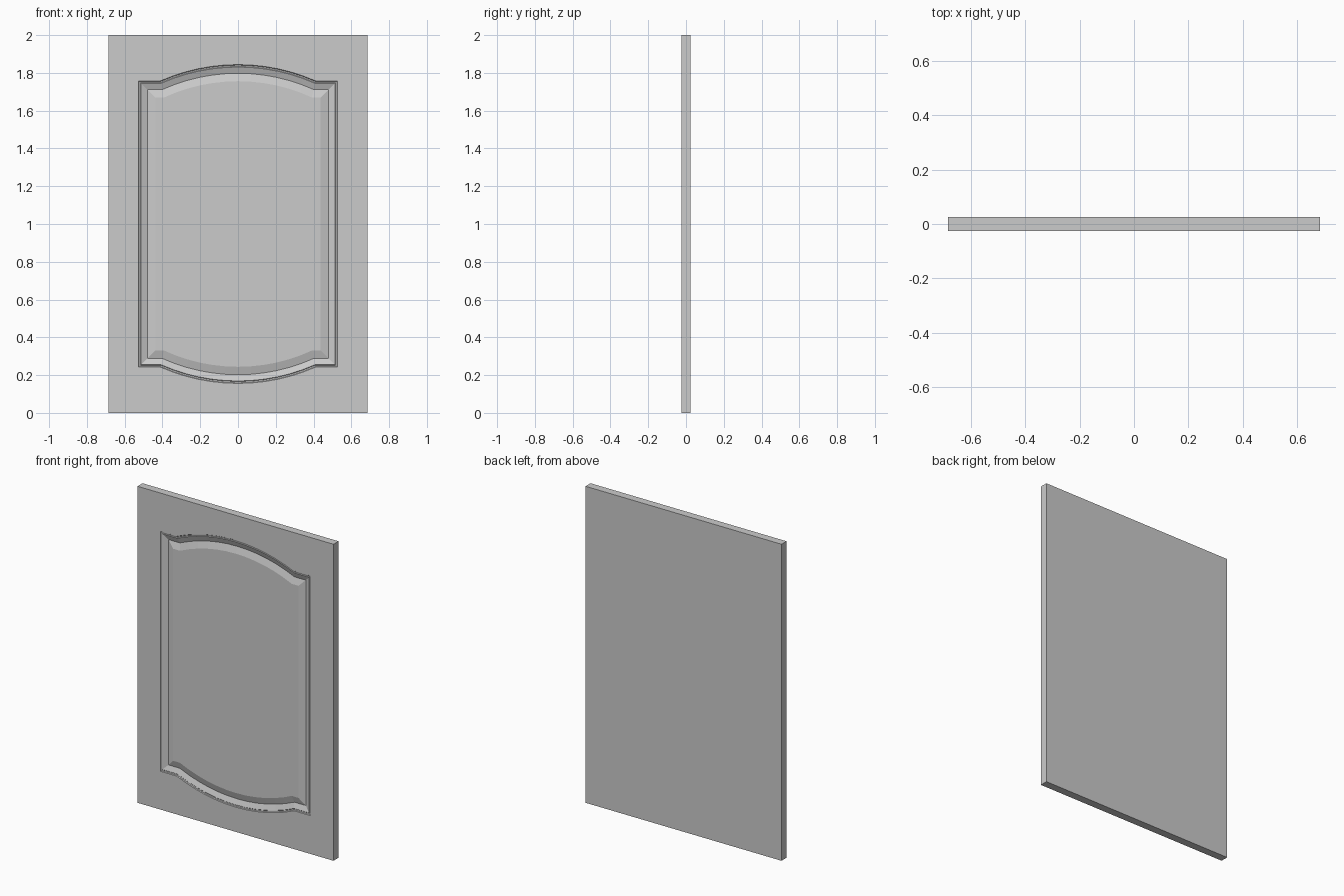
import bpy, bmesh
from math import sqrt, asin, sin, cos

if "Cube" in bpy.data.objects:
    bpy.data.objects.remove(bpy.data.objects["Cube"])

HALF_W, HEIGHT, HALF_T = 0.685, 2.0, 0.025
MID = HEIGHT / 2
PX, PZ = 0.526, 0.758          # panel half width, shoulder height above the middle
ARC_HALF, SAG = 0.41, 0.086    # half chord and rise of the arched ends
RADIUS = (ARC_HALF**2 + SAG**2) / (2 * SAG)
CENTRE = PZ + SAG - RADIUS
SEGS = 12


def panel_outline(d):
    """Arched panel outline, offset inwards by d, as (x, z) points."""
    r, z = RADIUS - d, PZ - d
    a = asin(sqrt(r * r - (z - CENTRE)**2) / r)
    top = [(-(PX - d), z)]
    for i in range(SEGS + 1):
        t = -a + 2 * a * i / SEGS
        top.append((r * sin(t), CENTRE + r * cos(t)))
    top.append((PX - d, z))
    return top + [(-x, -z) for x, z in top]


def slab_outline():
    """Outer rectangle with one point for each panel outline point."""
    n = SEGS + 3
    pts = []
    for i, (x, z) in enumerate(panel_outline(0)):
        if i % n in (0, n - 1):
            x = HALF_W if x > 0 else -HALF_W
        pts.append((x, MID if z > 0 else -MID))
    return pts


bm = bmesh.new()


def ring(pts, y):
    return [bm.verts.new((x, y, z + MID)) for x, z in pts]


# Back edge, front edge, then the moulded groove stepping in to the raised field
front = -HALF_T
rings = [ring(slab_outline(), HALF_T), ring(slab_outline(), front)]
for inset, depth in [(0, 0), (0.003, 0.005), (0.010, 0.006),
                     (0.013, 0.003), (0.046, 0.016), (0.088, 0.003)]:
    rings.append(ring(panel_outline(inset), front + depth))

for a, b in zip(rings, rings[1:]):
    for i in range(len(a)):
        j = (i + 1) % len(a)
        bm.faces.new((a[i], a[j], b[j], b[i]))
bm.faces.new(rings[0])
bm.faces.new(rings[-1])
bmesh.ops.recalc_face_normals(bm, faces=bm.faces)

mesh = bpy.data.meshes.new("cabinet_door")
bm.to_mesh(mesh)
bm.free()
door = bpy.data.objects.new("cabinet_door", mesh)
bpy.context.collection.objects.link(door)
